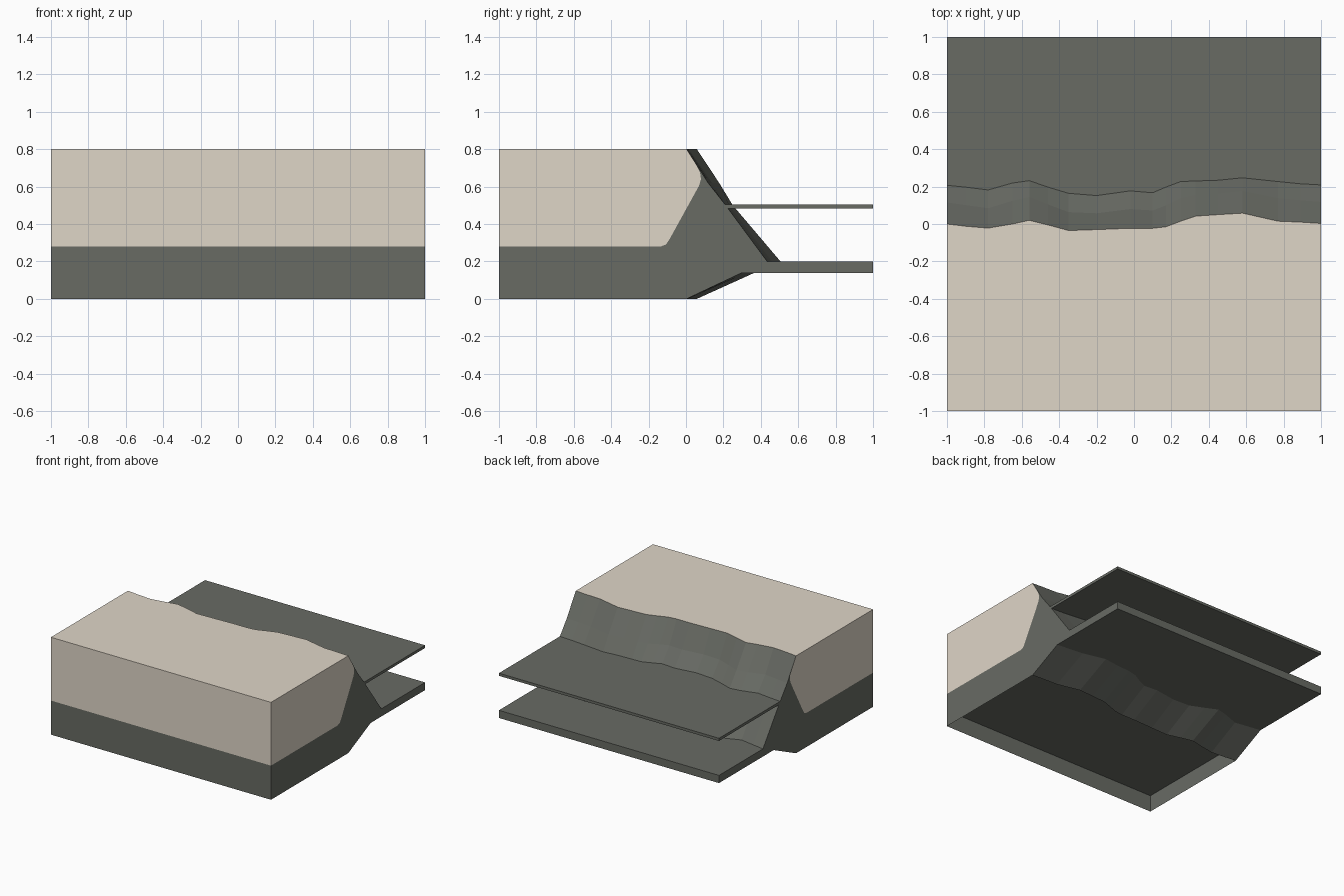
import bpy, bmesh

if "Cube" in bpy.data.objects:
    bpy.data.objects.remove(bpy.data.objects["Cube"])


def material(name, rgb):
    m = bpy.data.materials.new(name)
    m.diffuse_color = (*rgb, 1)
    m.use_nodes = True
    m.node_tree.nodes["Principled BSDF"].inputs["Base Color"].default_value = m.diffuse_color
    return m


BEIGE = material("continental beige", (0.74, 0.67, 0.575))
DARK = material("rock dark grey", (0.138, 0.146, 0.127))
FLOOR = 0.137  # underside of the ocean floor

# Stations across the width, with the coast edge and the mid-slope shore line
XS = [-1, -0.9, -0.78, -0.65, -0.56, -0.46, -0.35, -0.2, -0.02, 0.1, 0.17, 0.25, 0.33, 0.45, 0.58, 0.77, 0.89, 1]
COAST = [0, -0.012, -0.022, 0.0, 0.02, -0.005, -0.035, -0.03, -0.023, -0.023, -0.015, 0.015, 0.042, 0.05, 0.058, 0.015, 0.01, 0.003]
SHORE = [0.21, 0.2, 0.185, 0.222, 0.235, 0.2, 0.167, 0.155, 0.18, 0.17, 0.2, 0.23, 0.233, 0.237, 0.25, 0.23, 0.218, 0.212]


def loft(name, rings, strip_mats, mats, caps=None):
    """Join matching cross-sections into strips (None leaves a strip open)."""
    bm = bmesh.new()
    vs = [[bm.verts.new(p) for p in r] for r in rings]
    n = len(rings[0])
    for a, b in zip(vs, vs[1:]):
        for k, mat in enumerate(strip_mats):
            if mat is not None:
                j = (k + 1) % n
                bm.faces.new((a[k], a[j], b[j], b[k])).material_index = mat
    if caps:
        for ring in (vs[0], vs[-1]):
            caps(bm, ring)
    bmesh.ops.recalc_face_normals(bm, faces=bm.faces)
    # Long concave end faces are split cleanly
    bmesh.ops.triangulate(bm, faces=[f for f in bm.faces if len(f.verts) > 4])
    me = bpy.data.meshes.new(name)
    bm.to_mesh(me)
    bm.free()
    for m in mats:
        me.materials.append(m)
    ob = bpy.data.objects.new(name, me)
    bpy.context.collection.objects.link(ob)
    return ob


# Continent, slope and ocean floor as one block, open underneath
rings, ceiling = [], []
for x, c, s in zip(XS, COAST, SHORE):
    w = s - 0.21
    foot = 0.29 + 0.6 * c + 0.9 * w
    section = [(-1, 0), (-1, 0.28), (-1, 0.8), (c, 0.8),
               (0.115 + 0.55 * c + 0.75 * w, 0.62), (s, 0.5),
               (0.43 + 0.6 * c + w, 0.2), (1, 0.2), (1, FLOOR),
               (foot, FLOOR), (c, 0)]
    rings.append([(x, y, z) for y, z in section])
    ceiling.append([(x, foot, FLOOR), (x, -1, FLOOR)])

# Rounded boundary between crust and rock on the end faces
SEAM = [(0.055, 0.715), (0.075, 0.675), (0.08, 0.64), (0.07, 0.605),
        (-0.09, 0.315), (-0.107, 0.29), (-0.135, 0.28)]


def block_caps(bm, ring):
    x = ring[0].co.x
    seam = [bm.verts.new((x, y, z)) for y, z in SEAM]
    bm.faces.new(ring[1:4] + seam).material_index = 0
    bm.faces.new(ring[:2] + seam[::-1] + ring[3:]).material_index = 1


loft("continent_and_floor", rings, [1, 0, 0] + [1] * 7 + [None], [BEIGE, DARK], block_caps)

# Underside of the ocean floor running on beneath the continent, facing down
under = loft("floor_underside", ceiling, [0], [DARK])
if under.data.polygons[0].normal.z > 0:
    under.data.flip_normals()

# Thin sea surface sheet meeting the slope
sheet = [[(x, s - 0.003, 0.505), (x, 1, 0.505), (x, 1, 0.483), (x, s + 0.011, 0.483)]
         for x, s in zip(XS, SHORE)]
loft("sea_surface", sheet, [0] * 4, [DARK], lambda bm, r: bm.faces.new(r))
